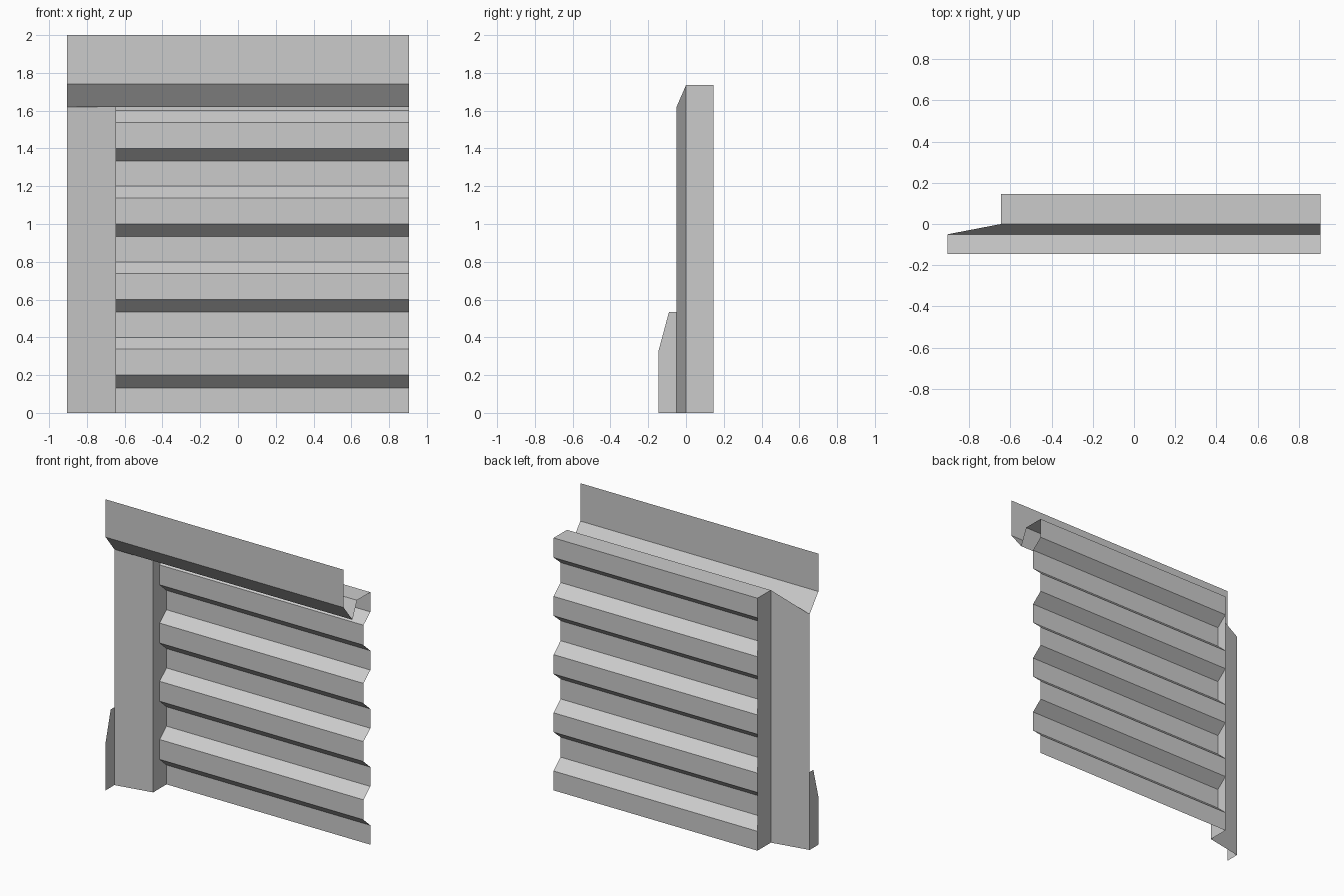
import bpy

if "Cube" in bpy.data.objects:
    bpy.data.objects.remove(bpy.data.objects["Cube"])

LEFT, INNER, RIGHT = -0.905, -0.645, 0.905   # outer edge, post inner edge, right edge
FRONT, STEP, BACK = -0.145, -0.05, 0.145     # depth levels
GROOVE = 0.07                                # front depth of the corrugation
LOW, ROOF, TOP = 1.62, 1.735, 2.0            # heights


def mesh_object(name, verts, faces):
    mesh = bpy.data.meshes.new(name)
    mesh.from_pydata(verts, [], faces)
    mesh.update()
    obj = bpy.data.objects.new(name, mesh)
    bpy.context.collection.objects.link(obj)
    return obj


def strip(name, row_a, row_b):
    """Thin folded sheet joining two matching rows of points."""
    n = len(row_a)
    faces = [(i, n + i, n + i + 1, i + 1) for i in range(n - 1)]
    return mesh_object(name, row_a + row_b, faces)


# Corrugated wall: repeat back flat, slope, front flat, slope
profile = []
for k in range(4):
    z = 0.4 * k
    profile += [(BACK, z), (BACK, z + 0.133), (GROOVE, z + 0.2), (GROOVE, z + 0.337)]
profile += [(BACK, 1.6), (BACK, ROOF)]
strip("corrugated_wall",
      [(INNER, y, z) for y, z in profile],
      [(RIGHT, y, z) for y, z in profile])

# Top rail: upright board, gutter fold and flat ledge, mitred at the post
rail = [(LEFT, FRONT, TOP), (LEFT, FRONT, 1.74), (LEFT, STEP, LOW),
        (INNER, 0, ROOF), (INNER, BACK, ROOF)]
strip("top_rail", rail, [(RIGHT, y, z) for x, y, z in rail])

# Side post: angled front face and inner return
post = [(LEFT, STEP, LOW), (INNER, 0, ROOF), (INNER, BACK, ROOF)]
strip("side_post", post, [(x, y, 0) for x, y, z in post])

# Fin at the foot of the post
fin = [(FRONT, 0), (STEP, 0), (STEP, 0.535), (-0.09, 0.535), (FRONT, 0.33)]
mesh_object("foot_fin", [(LEFT, y, z) for y, z in fin], [tuple(range(len(fin)))])
